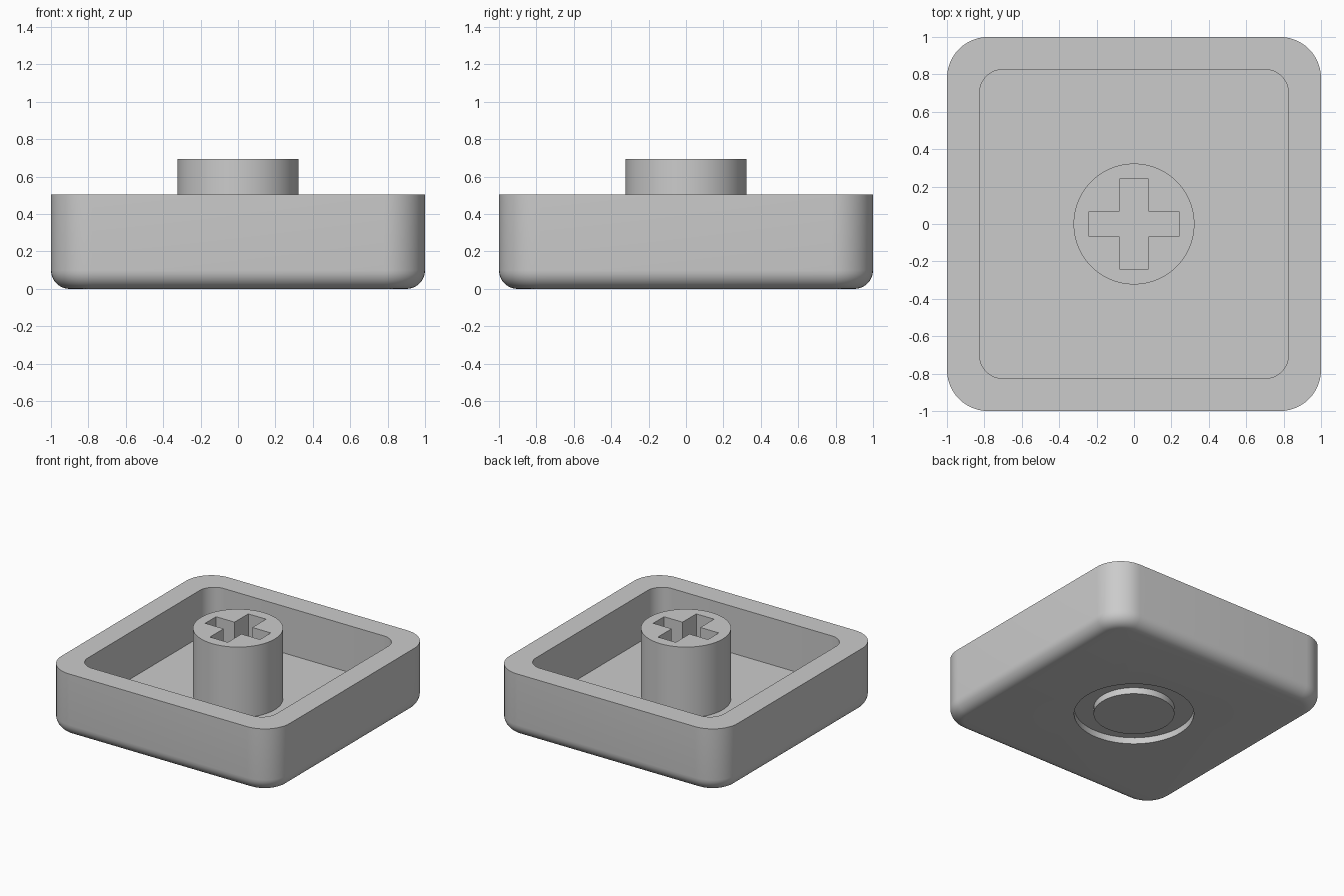
import bpy
import bmesh
from math import cos, sin, pi, radians

cube = bpy.data.objects.get("Cube")
if cube:
    bpy.data.objects.remove(cube, do_unlink=True)

grey = bpy.data.materials.new("plain_grey")
grey.use_nodes = True
grey.diffuse_color = (0.6, 0.6, 0.6, 1)
grey.node_tree.nodes["Principled BSDF"].inputs["Base Color"].default_value = grey.diffuse_color


def rounded_square(half, radius, z, steps=12):
    """Ring of points around a square with round corners."""
    points = []
    for corner in range(4):
        for i in range(steps + 1):
            a = (corner + i / steps) * pi / 2
            mid = (corner + 0.5) * pi / 2
            cx = (half - radius) * (1 if cos(mid) > 0 else -1)
            cy = (half - radius) * (1 if sin(mid) > 0 else -1)
            points.append((cx + radius * cos(a), cy + radius * sin(a), z))
    return points


def circle(radius, z, steps=96):
    return [(radius * cos(2 * pi * i / steps), radius * sin(2 * pi * i / steps), z)
            for i in range(steps)]


def loft(name, rings, closed=False):
    """Skin rings together; cap the ends, or join last to first."""
    bm = bmesh.new()
    loops = [[bm.verts.new(p) for p in ring] for ring in rings]
    pairs = list(zip(loops, loops[1:]))
    if closed:
        pairs.append((loops[-1], loops[0]))
    else:
        bm.faces.new(loops[0][::-1])
        bm.faces.new(loops[-1])
    for low, high in pairs:
        for i in range(len(low)):
            j = (i + 1) % len(low)
            bm.faces.new((low[i], low[j], high[j], high[i]))
    bmesh.ops.recalc_face_normals(bm, faces=bm.faces)
    mesh = bpy.data.meshes.new(name)
    bm.to_mesh(mesh)
    bm.free()
    mesh.materials.append(grey)
    obj = bpy.data.objects.new(name, mesh)
    bpy.context.collection.objects.link(obj)
    return obj


def activate(obj):
    bpy.ops.object.select_all(action="DESELECT")
    obj.select_set(True)
    bpy.context.view_layer.objects.active = obj


def cut(obj, cutter):
    mod = obj.modifiers.new("cut", "BOOLEAN")
    mod.operation = "DIFFERENCE"
    mod.solver = "EXACT"
    mod.object = cutter
    activate(obj)
    bpy.ops.object.modifier_apply(modifier=mod.name)
    bpy.data.objects.remove(cutter, do_unlink=True)


# Hollow tray: rounded lower edge, straight wall, rim, inner wall, floor
RIM, FLOOR, FILLET = 0.505, 0.135, 0.1
rings = []
for i in range(9):
    a = i / 8 * pi / 2
    inset = FILLET * (1 - sin(a))
    rings.append(rounded_square(1 - inset, 0.22 - inset, FILLET * (1 - cos(a))))
rings.append(rounded_square(1, 0.22, RIM))
rings += [rounded_square(0.826, 0.126, z) for z in (RIM, FLOOR)]
tray = loft("tray", rings)

# Ring groove in the underside
groove = loft("groove_cutter", [circle(0.43, -0.1), circle(0.43, 0.05),
                                circle(0.29, 0.05), circle(0.29, -0.1)], closed=True)
cut(tray, groove)

# Central stem with a cross-shaped socket
stem = loft("stem", [circle(0.323, FLOOR - 0.02), circle(0.323, 0.695)])
w, h, arm = 0.078, 0.068, 0.24
quarter = [(arm, h), (w, h), (w, arm)]
cross = (quarter + [(-x, y) for x, y in quarter[::-1]]
         + [(-x, -y) for x, y in quarter] + [(x, -y) for x, y in quarter[::-1]])
socket = loft("socket_cutter", [[(x, y, z) for x, y in cross] for z in (0.26, 0.8)])
cut(stem, socket)

for obj in (tray, stem):
    activate(obj)
    bpy.ops.object.shade_smooth_by_angle(angle=radians(30))
